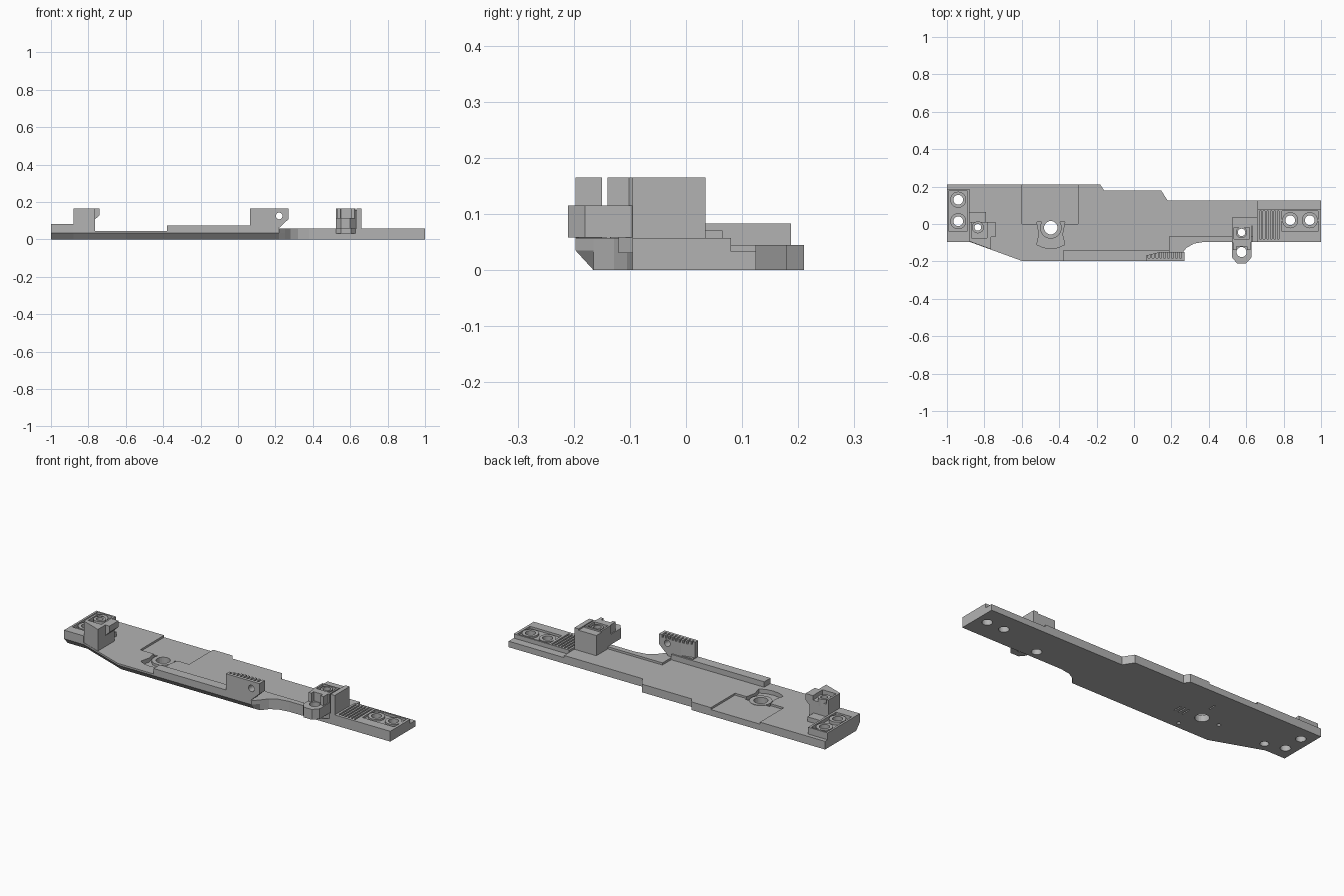
import bpy, bmesh, math

if "Cube" in bpy.data.objects:
    bpy.data.objects.remove(bpy.data.objects["Cube"], do_unlink=True)

grey = bpy.data.materials.new("plain grey")
grey.use_nodes = True
grey.diffuse_color = (0.45, 0.45, 0.45, 1)
grey.node_tree.nodes["Principled BSDF"].inputs["Base Color"].default_value = grey.diffuse_color


def loft(name, layers):
    """Solid through matching loops of 3D points."""
    bm = bmesh.new()
    loops = [[bm.verts.new(p) for p in layer] for layer in layers]
    n = len(loops[0])
    for a, b in zip(loops, loops[1:]):
        for i in range(n):
            j = (i + 1) % n
            bm.faces.new((a[i], a[j], b[j], b[i]))
    bm.faces.new(loops[0][::-1])
    bm.faces.new(loops[-1])
    bmesh.ops.recalc_face_normals(bm, faces=bm.faces)
    mesh = bpy.data.meshes.new(name)
    bm.to_mesh(mesh)
    bm.free()
    mesh.materials.append(grey)
    ob = bpy.data.objects.new(name, mesh)
    bpy.context.collection.objects.link(ob)
    return ob


def prism(name, pts, lo, hi, axis="z"):
    if axis == "z":
        return loft(name, [[(a, b, h) for a, b in pts] for h in (lo, hi)])
    return loft(name, [[(a, h, b) for a, b in pts] for h in (lo, hi)])


def box(name, x0, x1, y0, y1, z0, z1):
    return prism(name, [(x0, y0), (x1, y0), (x1, y1), (x0, y1)], z0, z1)


def circle(a, b, r, n=24):
    return [(a + r * math.cos(math.tau * i / n), b + r * math.sin(math.tau * i / n)) for i in range(n)]


def cut(target, cutter):
    """Subtract the cutter and discard it."""
    mod = target.modifiers.new("cut", "BOOLEAN")
    mod.operation = "DIFFERENCE"
    mod.solver = "EXACT"
    mod.object = cutter
    bpy.context.view_layer.objects.active = target
    bpy.ops.object.modifier_apply(modifier=mod.name)
    bpy.data.objects.remove(cutter, do_unlink=True)


def cut_box(target, *size):
    cut(target, box("cutter", *size))


def drill(target, x, y, r):
    cut(target, prism("cutter", circle(x, y, r), -0.1, 0.3))


def ring(name, x, y, outer, inner, z0, z1):
    ob = prism(name, circle(x, y, outer), z0, z1)
    drill(ob, x, y, inner)


# Base plate with a chamfered lower front edge
outline = [(-1, -.095), (-.88, -.095), (-.6, -.197), (.22, -.197), (.25, -.165), (.28, -.128),
           (.32, -.105), (.38, -.095), (1, -.095), (1, .125), (.18, .125), (.145, .18),
           (-.16, .18), (-.18, .21), (-1, .21)]
bottom = [(x, y + .032 if i < 4 else y) for i, (x, y) in enumerate(outline)]
plate = loft("base_plate", [[(x, y, 0) for x, y in bottom],
                            [(x, y, .035) for x, y in outline],
                            [(x, y, .045) for x, y in outline]])

# Shallow bay, pivot pocket and lowered rear strip
cut_box(plate, -.6, -.3, .0, .3, .034, .1)
PX, PY = -.445, -.02
side = [(.075, .01), (.062, -.055), (.075, -.11), (.04, -.126)]
pocket = [(PX + x, y) for x, y in side] + [(PX, -.131)] + [(PX - x, y) for x, y in reversed(side)]
cut(plate, prism("cutter", pocket, .022, .1))
cut_box(plate, .66, 1.1, .08, .2, .033, .1)

# Through holes and small underside slots
left_holes = [(-.94, .13), (-.94, .015)]
right_holes = [(.835, .02), (.94, .02)]
for x, y in left_holes + right_holes + [(.575, -.045)]:
    drill(plate, x, y, .026)
drill(plate, -.835, -.018, .022)
drill(plate, PX, PY, .036)
for x in (-.35, -.325, -.3):
    cut_box(plate, x, x + .007, -.05, .0, -.05, .01)
cut_box(plate, -.42, -.413, .07, .11, -.05, .01)
for x, y in ((-.39, -.13), (-.55, -.02)):
    cut(plate, prism("cutter", circle(x, y, .01, 12), -.05, .012))
ring("pivot_ring", PX, PY, .058, .036, .015, .036)

# Right end deck: ribbed grip and a tray with two collars
deck = box("right_deck", .66, 1, -.095, .08, .02, .057)
cut_box(deck, .79, .985, -.04, .07, .04, .1)
for i in range(6):
    x = .672 + i * .019
    cut_box(deck, x, x + .009, -.08, .07, .045, .1)
for x, y in right_holes:
    drill(deck, x, y, .026)
    ring("right_collar", x, y, .043, .026, .03, .055)

# Left end pad: tray with two collars
pad = box("left_pad", -1, -.88, -.095, .187, .036, .083)
cut_box(pad, -.988, -.892, -.04, .178, .064, .1)
for x, y in left_holes:
    drill(pad, x, y, .026)
    ring("left_collar", x, y, .043, .026, .05, .081)
box("left_shelf", -.885, -.79, .005, .065, .03, .07)

# Left tower with an overhanging lip and a drilled top pocket
tower = prism("left_tower", [(-.88, -.093), (-.765, -.135), (-.765, .01), (-.88, .01)], .036, .165)
cut_box(tower, -.868, -.785, -.075, .03, .14, .2)
drill(tower, -.835, -.018, .018)
ring("left_tower_collar", -.835, -.018, .032, .018, .12, .16)
prism("left_tower_lip", [(-.766, .105), (-.74, .13), (-.74, .165), (-.766, .165)], -.07, .01, "y")

# Front ledge and the raised lip beside it
box("front_ledge", -.38, .19, -.197, -.142, .036, .075)
lip = [(.19, -.197), (.22, -.197)] + outline[4:8] + [(.66, -.095), (.66, -.065), (.19, -.065)]
prism("front_lip", lip, .036, .057)

# Upright bracket with sloped corner, cross hole and toothed top
bracket = prism("front_bracket", [(.063, .04), (.215, .04), (.215, .057), (.27, .108), (.27, .165), (.063, .165)],
                -.197, -.15, "y")
cut(bracket, prism("cutter", circle(.22, .125, .018), -.3, 0, "y"))
cut(bracket, prism("cutter", [(.0, -.185), (.14, -.149), (.0, -.1)], .08, .3))
for i in range(9):
    x = .075 + i * .021
    cut_box(bracket, x, x + .01, -.182, -.1, .15, .2)

# Right tower: corner walls, drilled post and projecting lug
box("right_tower_side_wall", .634, .66, -.095, .035, .03, .165)
box("right_tower_rear_wall", .525, .66, -.012, .035, .03, .157)
post = prism("right_tower_post", [(.525, -.095), (.55, -.12), (.605, -.12), (.628, -.095),
                                  (.628, -.01), (.525, -.01)], .03, .165)
drill(post, .575, -.045, .02)
cut_box(post, .535, .618, -.08, -.018, .145, .2)
ring("right_tower_collar", .575, -.045, .03, .02, .12, .16)
lug = prism("right_tower_lug", [(.525, -.09), (.525, -.18), (.55, -.21), (.6, -.21),
                                (.627, -.18), (.627, -.09)], .058, .115)
drill(lug, .575, -.15, .027)
for x in (.53, .604):
    box("right_tower_prong", x, x + .018, -.14, -.1, .1, .165)
